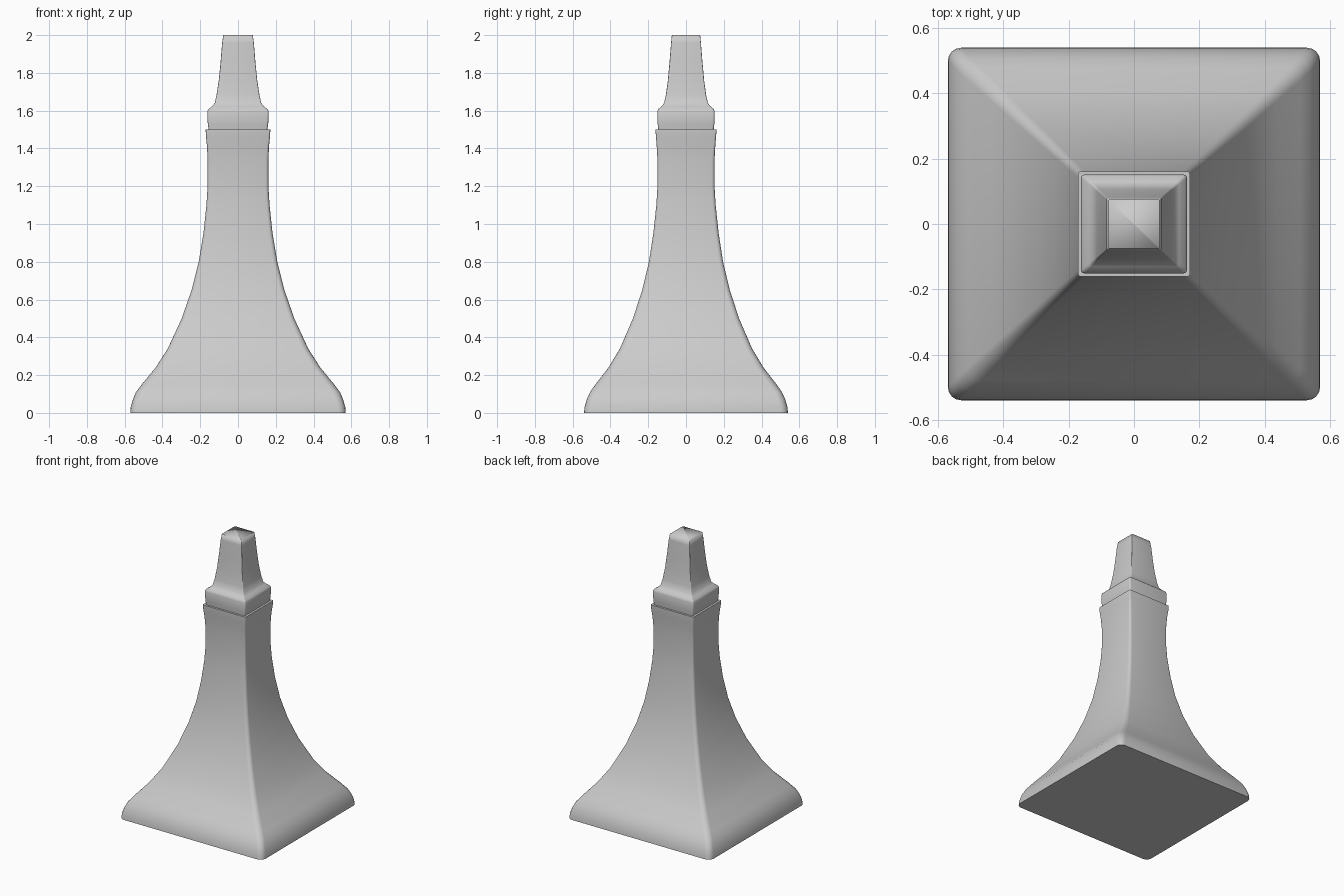
import bpy, bmesh
from math import sin, cos, pi

old = bpy.data.objects.get("Cube")
if old:
    bpy.data.objects.remove(old, do_unlink=True)

grey = bpy.data.materials.new("light_grey")
grey.use_nodes = True
grey.diffuse_color = (0.6, 0.6, 0.6, 1)
grey.node_tree.nodes["Principled BSDF"].inputs["Base Color"].default_value = (0.6, 0.6, 0.6, 1)

STEPS = 4  # segments per rounded corner


def ring(bm, hx, hy, z, r):
    """Rounded rectangle of vertices at height z."""
    verts = []
    for k, (sx, sy) in enumerate([(1, 1), (-1, 1), (-1, -1), (1, -1)]):
        for i in range(STEPS + 1):
            a = (k + i / STEPS) * pi / 2
            verts.append(bm.verts.new((sx * (hx - r) + r * cos(a), sy * (hy - r) + r * sin(a), z)))
    return verts


def loft(name, profile, sharp_cap):
    """Stack rounded rectangles from (z, half x, half y, corner radius)."""
    bm = bmesh.new()
    rings = [ring(bm, hx, hy, z, r) for z, hx, hy, r in profile]
    for low, high in zip(rings, rings[1:]):
        for i in range(len(low)):
            j = (i + 1) % len(low)
            bm.faces.new((low[i], low[j], high[j], high[i])).smooth = True
    bottom = bm.faces.new(rings[0][::-1])
    top = bm.faces.new(rings[-1])
    top.smooth = not sharp_cap
    for face in [bottom] + ([top] if sharp_cap else []):
        for e in face.edges:
            e.smooth = False
    mesh = bpy.data.meshes.new(name)
    bm.to_mesh(mesh)
    bm.free()
    mesh.materials.append(grey)
    obj = bpy.data.objects.new(name, mesh)
    bpy.context.collection.objects.link(obj)
    return obj


# Flared body with a rolled foot and a slightly splayed rim
loft("flared_body", [
    (0, .57, .54, .04), (.03, .568, .537, .04), (.07, .557, .526, .04),
    (.11, .54, .508, .04), (.15, .51, .48, .04), (.24, .436, .41, .035),
    (.34, .372, .35, .032), (.5, .298, .281, .028), (.65, .246, .232, .025),
    (.8, .208, .196, .022), (.95, .183, .173, .02), (1.1, .167, .157, .018),
    (1.2, .161, .151, .016), (1.34, .161, .151, .015), (1.41, .164, .155, .013),
    (1.46, .169, .159, .01), (1.49, .171, .161, .008), (1.5, .171, .161, .008),
], True)

# Square collar with a shallow waist, rising into the tapered neck
loft("collar_and_neck", [
    (1.49, .155, .146, .01), (1.505, .156, .147, .01), (1.53, .16, .15, .01),
    (1.595, .162, .151, .01), (1.608, .157, .147, .01), (1.622, .138, .13, .008),
    (1.64, .123, .116, .007), (1.68, .114, .107, .006), (1.76, .102, .096, .005),
    (1.86, .092, .087, .004), (1.96, .084, .079, .003), (2, .078, .075, .003),
], False)
